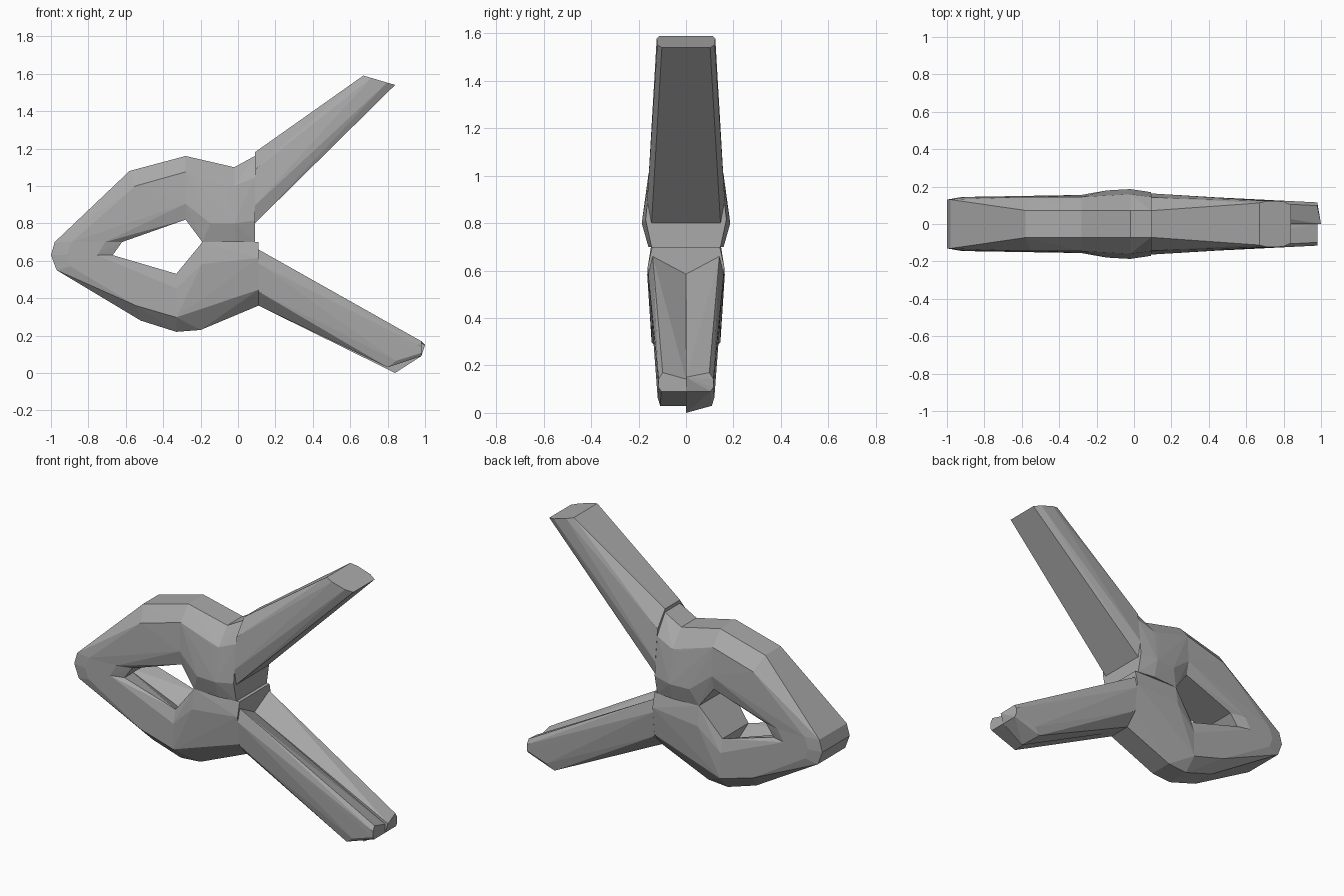
import bpy
import bmesh
from mathutils import Vector

cube = bpy.data.objects.get("Cube")
if cube:
    bpy.data.objects.remove(cube, do_unlink=True)

tone = (0.4, 0.4, 0.4, 1)
grey = bpy.data.materials.new("plain grey")
grey.use_nodes = True
grey.diffuse_color = tone
grey.node_tree.nodes["Principled BSDF"].inputs["Base Color"].default_value = tone

pivot = Vector((-0.05, 0, 0.75))
BACK, FRONT = 1, -1


def spot(x, z):
    return Vector((x, 0, z))


def half_width(point):
    """Thickness swells around the pivot and tapers along the handles."""
    bulge = max(0, 1 - (point - pivot).length / 0.35)
    return 0.145 + 0.05 * bulge - 0.03 * max(0, point.x)


def chamfered(station, side):
    """One side of a cross-section running from its outer to its inner edge."""
    outer, inner = station
    crown = 0.9 if abs(outer.x) > 0.6 else 0.5
    points = []
    for along, spread in ((0, crown), (0.25, 1), (0.75, 1), (1, 0.85)):
        point = outer.lerp(inner, along)
        point.y = side * spread * half_width(point)
        points.append(point)
    return points


def hull(name, points):
    """Flat-shaded convex block around the points."""
    bm = bmesh.new()
    for point in points:
        bm.verts.new(point)
    bmesh.ops.convex_hull(bm, input=bm.verts)
    loose = [vert for vert in bm.verts if not vert.link_faces]
    bmesh.ops.delete(bm, geom=loose, context="VERTS")
    bmesh.ops.recalc_face_normals(bm, faces=bm.faces)
    mesh = bpy.data.meshes.new(name)
    bm.to_mesh(mesh)
    bm.free()
    mesh.materials.append(grey)
    part = bpy.data.objects.new(name, mesh)
    bpy.context.collection.objects.link(part)


def solid_block(name, *stations):
    """Block with the same chamfers on both sides."""
    points = []
    for station in stations:
        for side in (FRONT, BACK):
            points += chamfered(station, side)
    hull(name, points)


def grooved_half(name, side, *stations, nose=()):
    """Half block whose inner edge slopes down to a centre groove."""
    points = list(nose)
    for station in stations:
        outer, inner = station
        points += chamfered(station, side)
        points += [outer, inner.lerp(outer, 0.25)]
    hull(name, points)


# Cross-sections shared by neighbouring parts, each an outer and an inner edge
upper_knuckle = spot(-0.28, 1.16), spot(-0.28, 0.82)
collar_seam = spot(-0.02, 1.1), spot(-0.02, 0.7)
jaw_seam = spot(-0.98, 0.7), spot(-0.62, 0.7)
jaw_end = spot(-1, 0.63), spot(-0.67, 0.63)
lower_knuckle = spot(-0.33, 0.22), spot(-0.33, 0.53)
handle_root = spot(0.11, 0.36), spot(0.11, 0.66)

# Upper half of the clamp
solid_block("upper_handle",
            (spot(0.09, 1.18), spot(0.09, 0.8)),
            (spot(0.67, 1.59), spot(0.84, 1.54)))
solid_block("upper_collar", collar_seam, (spot(0.09, 1.16), spot(0.09, 0.7)))
solid_block("upper_hub", upper_knuckle, collar_seam,
            (collar_seam[0], spot(-0.19, 0.7)))
solid_block("upper_jaw", upper_knuckle,
            (spot(-0.58, 1.08), spot(-0.45, 0.76)), jaw_seam)

# Meeting tip of the two jaws
solid_block("jaw_tip", jaw_seam, jaw_end)

# Lower half of the clamp
solid_block("lower_hub", lower_knuckle,
            (spot(-0.2, 0.23), spot(-0.19, 0.7)),
            (handle_root[0], spot(0.11, 0.7)))

# Grooved lower jaw and handle; the left rail ends in a longer point
handle_end = spot(0.8, 0.03), spot(0.98, 0.17)
handle_lip = spot(0.98, 0.09), spot(0.98, 0.16)
rail_point = spot(0.84, 0), spot(1, 0.15)
for label, side, nose in (("right", FRONT, ()), ("left", BACK, rail_point)):
    grooved_half(label + "_lower_jaw", side, lower_knuckle,
                 (spot(-0.52, 0.28), spot(-0.62, 0.6)),
                 (spot(-0.97, 0.55), jaw_end[1]), jaw_end)
    grooved_half(label + "_lower_rail", side, handle_root,
                 handle_end, handle_lip, nose=nose)
